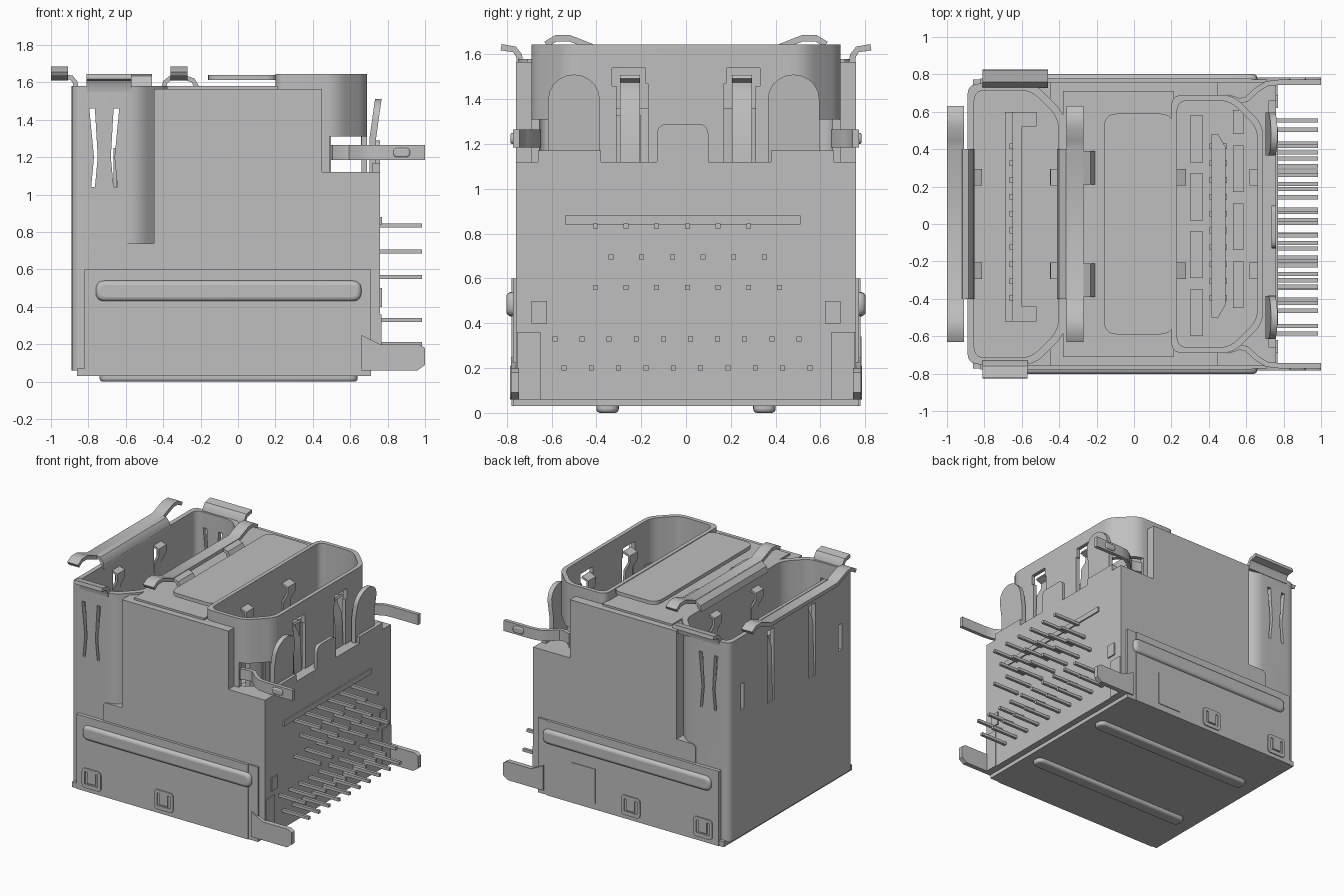
import bpy, bmesh, math
from mathutils import Vector

cube = bpy.data.objects.get("Cube")
if cube:
    bpy.data.objects.remove(cube, do_unlink=True)

metal = bpy.data.materials.new("grey metal")
metal.use_nodes = True
GREY = (0.52, 0.52, 0.52, 1)
metal.diffuse_color = GREY
metal.node_tree.nodes["Principled BSDF"].inputs["Base Color"].default_value = GREY


def prism(name, pts, axis, lo, hi):
    """Extrude a 2D outline along an axis; outline is in the other two axes."""
    bm = bmesh.new()

    def place(p, h):
        return {"x": (h, p[0], p[1]), "y": (p[0], h, p[1]), "z": (p[0], p[1], h)}[axis]
    a = [bm.verts.new(place(p, lo)) for p in pts]
    b = [bm.verts.new(place(p, hi)) for p in pts]
    bm.faces.new(a)
    bm.faces.new(b)
    for i in range(len(pts)):
        j = (i + 1) % len(pts)
        bm.faces.new((a[i], a[j], b[j], b[i]))
    bmesh.ops.recalc_face_normals(bm, faces=bm.faces)
    mesh = bpy.data.meshes.new(name)
    bm.to_mesh(mesh)
    bm.free()
    mesh.materials.append(metal)
    ob = bpy.data.objects.new(name, mesh)
    bpy.context.collection.objects.link(ob)
    return ob


def rect(a0, a1, b0, b1):
    return [(a0, b0), (a1, b0), (a1, b1), (a0, b1)]


def box(name, x, y, z):
    return prism(name, rect(*x, *y), "z", *z)


def rounded(pts, r, n=5):
    """Round every corner of a closed outline."""
    out = []
    for i, p in enumerate(pts):
        p, a, b = Vector(p), Vector(pts[i - 1]), Vector(pts[(i + 1) % len(pts)])
        s = p + (a - p).normalized() * min(r, (a - p).length * 0.49)
        e = p + (b - p).normalized() * min(r, (b - p).length * 0.49)
        for k in range(n + 1):
            t = k / n
            out.append(tuple(s * (1 - t) ** 2 + p * 2 * t * (1 - t) + e * t * t))
    return out


def ribbon(name, path, t, axis, lo, hi):
    """Bent sheet strip: a path given thickness t, extruded along an axis."""
    P = [Vector(p) for p in path]
    left, right = [], []
    for i, p in enumerate(P):
        d = (P[min(i + 1, len(P) - 1)] - P[max(i - 1, 0)]).normalized()
        n = Vector((-d.y, d.x)) * t / 2
        left.append(tuple(p + n))
        right.append(tuple(p - n))
    return prism(name, left + right[::-1], axis, lo, hi)


def cut(ob, *cutters):
    for c in cutters:
        m = ob.modifiers.new("cut", "BOOLEAN")
        m.operation, m.solver, m.object = "DIFFERENCE", "EXACT", c
        bpy.context.view_layer.objects.active = ob
        bpy.ops.object.modifier_apply(modifier=m.name)
    for c in cutters:
        bpy.data.objects.remove(c, do_unlink=True)


def bevel(ob, w, seg=4):
    m = ob.modifiers.new("bevel", "BEVEL")
    m.width, m.segments = w, seg


def socket_outline(x0, x1, y, slope, inset=0.0):
    """Rounded rectangle with the two +x corners cut off."""
    x0, x1, y, s = x0 + inset, x1 - inset, y - inset, slope - inset * 0.4
    return rounded([(x0, -y), (x1 - s, -y), (x1, s - y), (x1, y - s), (x1 - s, y), (x0, y)], 0.06)


SHELL1 = (-0.89, -0.37, 0.75, 0.16)
SHELL2 = (0.20, 0.69, 0.69, 0.16)
FLOOR1, FLOOR2 = 0.92, 0.97


def cavity(shell, floor, inset):
    return prism("cutter", socket_outline(*shell, inset), "z", floor, 2)


# Main cage block with a step at the back and room for both sockets
cage = prism("cage", [(-0.61, 0.06), (0.76, 0.06), (0.76, 1.12), (0.45, 1.12), (0.45, 1.565),
                      (-0.45, 1.565), (-0.45, 0.74), (-0.59, 0.74), (-0.61, 0.72)], "y", -0.758, 0.758)
cut(cage, cavity(SHELL1, FLOOR1, 0.035), cavity(SHELL2, FLOOR2, 0.015))
box("cage_top", (-0.38, 0.21), (-0.71, 0.71), (1.55, 1.58))
prism("top_plate", rounded(rect(-0.16, 0.21, -0.59, 0.59), 0.07), "z", 1.612, 1.64)

# Left socket shell with V slots, spring windows and thin side slots
shell = prism("left_shell", socket_outline(*SHELL1), "z", 0.06, 1.58)
slots = [cavity(SHELL1, FLOOR1, 0.035)]
for s in (-1, 1):
    v = [(-0.08, 1.46), (-0.05, 1.46), (-0.035, 1.2), (-0.05, 1.04), (-0.07, 1.04), (-0.055, 1.2)]
    slots.append(prism("cutter", [(-0.715 + s * x, z) for x, z in v], "y", -1, 1))
    for y0, y1, z0, z1 in ((0.21, 0.29, 0.95, 1.5), (0.57, 0.61, 1.02, 1.22)):
        slots.append(box("cutter", (-1, -0.8), sorted((s * y0, s * y1)), (z0, z1)))
cut(shell, *slots)

# Right socket shell, open low at the sides, with spring windows at the back
shell = prism("right_shell", socket_outline(*SHELL2), "z", FLOOR2 - 0.01, 1.645)
slots = [cavity(SHELL2, 0.9, 0.03)]
for s in (-1, 1):
    slots.append(box("cutter", (0.49, 0.8), sorted((s * 0.45, s * 0.8)), (1.12, 1.31)))
    slots.append(box("cutter", (0.64, 0.8), sorted((s * 0.17, s * 0.31)), (1.11, 1.47)))
    slots.append(box("cutter", (0.64, 0.8), sorted((s * 0.18, s * 0.33)), (1.46, 1.54)))
cut(shell, *slots)

# Spring fingers inside both sockets: wall position, inward direction, root height
for x, d, z in ((-0.87, 1, 0.95), (-0.39, -1, 0.95), (0.22, 1, 1.1), (0.675, -1, 1.1)):
    for s in (-1, 1):
        y = s * 0.25
        path = [(x, z), (x + d * 0.012, 1.36), (x + d * 0.05, 1.43), (x + d * 0.05, 1.48), (x, 1.5)]
        ribbon("spring_finger", path, 0.018, "y", y - 0.045, y + 0.045)

# Contact tongues and floor pads
box("left_tongue", (-0.65, -0.6), (-0.52, 0.6), (FLOOR1 - 0.01, 1.27))
for y in (-0.52, 0.52):
    box("left_tongue_end", (-0.62, -0.52), (y, y + 0.08), (FLOOR1 - 0.01, 1.27))
box("left_tongue_base", (-0.69, -0.6), (-0.52, 0.6), (FLOOR1 - 0.01, 1.03))
prism("right_tongue", [(0.415, -0.5), (0.45, -0.5), (0.49, -0.43), (0.49, 0.41), (0.45, 0.48),
                       (0.415, 0.48)], "z", FLOOR2 - 0.01, 1.36)
for i in range(10):
    y = -0.41 + i * 0.09
    box("right_contact", (0.405, 0.497), (y, y + 0.03), (FLOOR2 - 0.01, 1.33))
    box("left_contact", (-0.665, -0.64), (y, y + 0.03), (FLOOR1, 1.25))
for i in range(4):
    y = -0.6 + i * 0.31
    box("floor_pad", (0.30, 0.37), (y, y + 0.25), (FLOOR2 - 0.01, FLOOR2 + 0.01))
    box("floor_pad", (0.53, 0.585), (y + 0.15, y + 0.4 - 0.12 * (i == 3)), (FLOOR2 - 0.01, FLOOR2 + 0.01))

# Curled contact bars and lips along the top of the left socket
for x in (-0.955, -0.315):
    half = [(0.4, 1.625), (0.45, 1.645), (0.52, 1.672), (0.58, 1.672), (0.625, 1.645)]
    path = [(-y, z) for y, z in half[::-1]] + half
    ribbon("contact_bar", path, 0.028, "x", x - 0.045, x + 0.045)
ribbon("outer_lip", [(-0.92, 1.63), (-0.89, 1.625), (-0.87, 1.6), (-0.865, 1.55)], 0.025, "y", -0.4, 0.4)
ribbon("inner_lip", [(-0.4, 1.56), (-0.39, 1.6), (-0.36, 1.625), (-0.27, 1.625)], 0.025, "y", -0.4, 0.4)
curl = [(0.74, 1.55), (0.745, 1.595), (0.765, 1.622), (0.825, 1.632)]
for s in (-1, 1):
    y = s * 0.3
    ribbon("lip_hook", [(-0.28, 1.625), (-0.24, 1.61), (-0.22, 1.575)], 0.025, "y", y - 0.09, y + 0.09)
    ribbon("side_lip", [(s * y, z) for y, z in curl], 0.028, "x", -0.81, -0.57 if s < 0 else -0.46)

# Back wall stubs with a middle tab and two leaning leaf tabs
prism("back_tab", rounded(rect(-0.13, 0.1, 1.05, 1.29), 0.05), "x", 0.735, 0.76)
for s in (-1, 1):
    mid = s * 0.49 - 0.01
    box("back_stub", (0.72, 0.76), sorted((s * 0.38, s * 0.66)), (1.1, 1.17))
    arc = [(mid + 0.115 * math.cos(a * math.pi / 10), 1.40 + 0.11 * math.sin(a * math.pi / 10))
           for a in range(11)]
    leaf = prism("leaf_tab", [(mid - 0.115, 1.1), (mid + 0.115, 1.1), (mid + 0.115, 1.3)] + arc
                 + [(mid - 0.115, 1.3)], "x", 0.703, 0.738)
    for v in leaf.data.vertices:
        v.co.x += max(0, v.co.z - 1.3) * 0.14

# Side arms, board legs, bracket walls with stiffening beads
for s in (-1, 1):
    path = [(0.5, 0.68), (0.56, 0.66), (0.6, 0.665), (0.66, 0.72), (0.71, 0.75), (0.78, 0.758), (1.0, 0.758)]
    ribbon("side_arm", [(x, s * y) for x, y in path], 0.028, "z", 1.185, 1.265)
    bump = prism("arm_bump", rounded(rect(0.83, 0.92, 1.2, 1.25), 0.025), "y", s * 0.75, s * 0.783)
    bevel(bump, 0.008)
    leg = [(0.66, 0.06), (0.96, 0.06), (1.0, 0.09), (1.0, 0.18), (0.97, 0.2), (0.76, 0.2), (0.66, 0.25)]
    prism("board_leg", leg, "y", s * 0.745, s * 0.782)
    prism("bracket_wall", rect(-0.82, 0.71, 0.03, 0.6), "y", s * 0.75, s * 0.772)
    prism("bracket_flange", rect(-0.82, 0.63, 0.03, 0.6), "y", s * 0.765, s * 0.778)
    side = prism("side_bead", rounded(rect(-0.76, 0.66, 0.43, 0.54), 0.05), "y", s * 0.75, s * 0.802)
    bevel(side, 0.024)
    for x in (-0.69, -0.08):
        frame = prism("latch_frame", rounded(rect(x - 0.08, x + 0.08, 0.06, 0.21), 0.03), "y",
                      s * 0.765, s * 0.786)
        cut(frame, prism("cutter", rect(x - 0.055, x + 0.055, 0.09, 0.185), "y", -1, 1))
        prism("latch_tongue", rect(x - 0.035, x + 0.035, 0.1, 0.2), "y", s * 0.765, s * 0.786)
    bottom = prism("bottom_bead", rounded(rect(-0.74, 0.64, s * 0.35 - 0.05, s * 0.35 + 0.05), 0.05),
                   "z", 0.0, 0.06)
    bevel(bottom, 0.026)
    box("back_block", (0.75, 0.77), sorted((s * 0.62, s * 0.69)), (0.4, 0.5))
    box("back_edge", (0.74, 0.767), sorted((s * 0.65, s * 0.755)), (0.06, 0.36))
prism("latch_cover", rect(0.22, 0.42, 0.08, 0.34), "y", 0.77, 0.784)
box("bracket_floor", (-0.86, 0.71), (-0.772, 0.772), (0.03, 0.07))

# Back ridge and contact pins: height, first position, spacing, count
box("back_ridge", (0.755, 0.77), (-0.54, 0.51), (0.84, 0.88))
for z, y0, step, n in ((0.835, -0.405, 0.137, 6), (0.695, -0.335, 0.137, 6), (0.56, -0.405, 0.137, 7),
                       (0.33, -0.585, 0.121, 10), (0.2, -0.545, 0.122, 10)):
    for i in range(n):
        y = y0 + i * step
        box("contact_pin", (0.74, 0.985), (y - 0.011, y + 0.011), (z - 0.011, z + 0.011))

# Smooth shading with sharp edges kept
for ob in bpy.context.collection.objects:
    if ob.type == "MESH" and ob.data.materials and ob.data.materials[0] == metal:
        bpy.context.view_layer.objects.active = ob
        ob.select_set(True)
bpy.ops.object.shade_smooth_by_angle(angle=math.radians(35))
